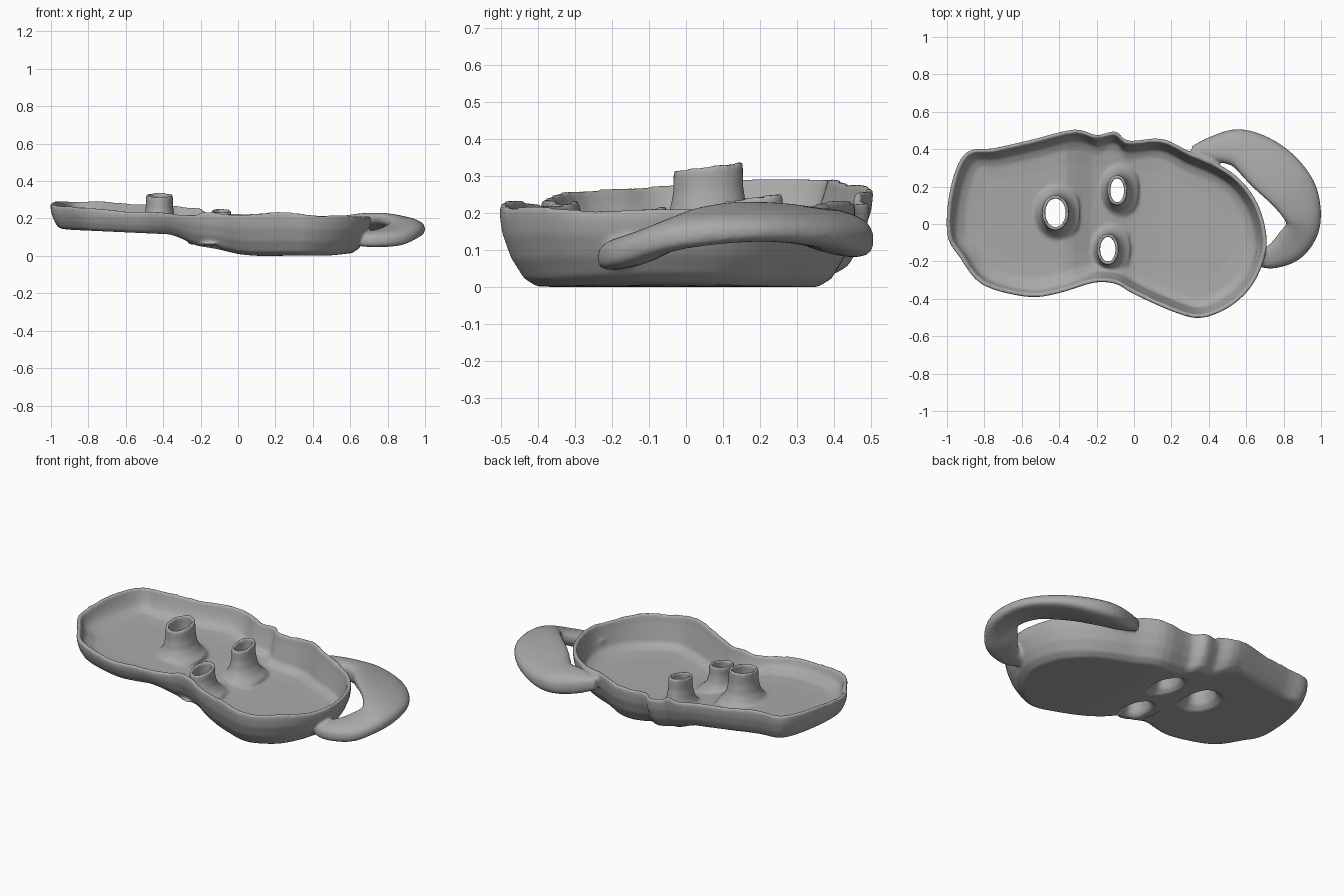
import bpy, bmesh, math
from mathutils import Vector

if "Cube" in bpy.data.objects:
    bpy.data.objects.remove(bpy.data.objects["Cube"])


def interp(table, x):
    if x <= table[0][0]:
        return table[0][1]
    for (a, u), (b, v) in zip(table, table[1:]):
        if x <= b:
            return u + (v - u) * (x - a) / (b - a)
    return table[-1][1]


def spline(pts, n, closed):
    """Catmull-Rom resampling of points of any dimension."""
    out, m = [], len(pts)
    at = lambda i: pts[i % m] if closed else pts[max(0, min(m - 1, i))]
    for i in range(m if closed else m - 1):
        for k in range(n):
            t = k / n
            out.append([0.5 * (2 * b + (c - a) * t + (2 * a - 5 * b + 4 * c - d) * t * t
                               + (3 * b - a - 3 * c + d) * t ** 3)
                        for a, b, c, d in zip(at(i - 1), at(i), at(i + 1), at(i + 2))])
    if not closed:
        out.append(list(pts[-1]))
    return out


def loft(name, rings):
    """Capped solid through a list of equally sized rings."""
    bm = bmesh.new()
    rows = [[bm.verts.new(p) for p in r] for r in rings]
    n = len(rows[0])
    for a, b in zip(rows, rows[1:]):
        for i in range(n):
            j = (i + 1) % n
            bm.faces.new((a[i], a[j], b[j], b[i]))
    caps = [bm.faces.new(rows[0]), bm.faces.new(rows[-1])]
    bmesh.ops.triangulate(bm, faces=caps)
    bmesh.ops.recalc_face_normals(bm, faces=bm.faces)
    me = bpy.data.meshes.new(name)
    bm.to_mesh(me)
    bm.free()
    ob = bpy.data.objects.new(name, me)
    bpy.context.collection.objects.link(ob)
    return ob


def apply(target, kind, **settings):
    bpy.context.view_layer.objects.active = target
    mod = target.modifiers.new(kind.lower(), kind)
    for key, value in settings.items():
        setattr(mod, key, value)
    bpy.ops.object.modifier_apply(modifier=mod.name)


# Tray outline and height profiles along x
outline = [(-1, -.05), (-.98, .2), (-.9, .38), (-.75, .405), (-.55, .45), (-.32, .505), (-.2, .475),
           (-.1, .495), (-.03, .445), (.15, .455), (.3, .385), (.45, .32), (.57, .235), (.665, .1),
           (.71, -.08), (.685, -.22), (.615, -.35), (.5, -.45), (.35, -.503), (.2, -.465), (0, -.375),
           (-.1, -.32), (-.22, -.315), (-.4, -.37), (-.57, -.39), (-.81, -.325), (-.93, -.18)]
bottom = [(-1, .15), (-.9, .14), (-.35, .115), (-.22, .055), (-.1, .035), (0, .01), (.1, 0),
          (.5, .003), (.7, .025)]
rim = [(-1, .28), (-.6, .262), (-.3, .242), (-.05, .222), (.2, .234), (.45, .218), (.7, .21)]
mid_y = [(-.9, .03), (-.1, .09), (.3, -.03)]
slope = [(-.5, .55), (0, 1)]          # the shallow end has steeper sides
THICK = .034
VOXEL = .008

edge = [Vector(p) for p in spline(outline, 4, True)]
N = len(edge)
# inward directions, averaged over neighbours to keep the insets from crossing
normals = []
for i in range(N):
    t = (edge[(i + 5) % N] - edge[i - 5]).normalized()
    normals.append(Vector((t.y, -t.x)))


def ring(inset, height, pull=0.0, floor=None, outer=False):
    """Outline moved inwards; height runs 0 (underside) to 1 (rim), or floor sets an offset."""
    pts = []
    for p, nrm in zip(edge, normals):
        q = p + nrm * inset * (interp(slope, p.x) if outer else 1)
        q = q.lerp(Vector((max(-.6, min(.3, q.x)), interp(mid_y, q.x))), pull)
        lo = interp(bottom, q.x)
        if floor is None:
            hi = interp(rim, p.x) + (.05 * p.y if p.x < -.2 else 0) + .004 * math.sin(19 * p.x + 7 * p.y)
            z = lo + (hi - lo) * height
        else:
            z = lo + floor
        pts.append((q.x, q.y, z))
    return pts


pulls = (.98, .75, .5, .25)
rings = [ring(.1, 0, t, 0, True) for t in pulls]
rings += [ring(a, h, outer=True) for a, h in ((.1, 0), (.065, .1), (.03, .35), (.006, .65), (0, .85), (0, 1))]
rings += [ring(.02, 1), ring(.028, .8), ring(.04, .58), ring(.058, 0, 0, THICK + .025),
          ring(.1, 0, 0, THICK + .005)]
rings += [ring(.1, 0, t, THICK) for t in reversed(pulls)]
tray = loft("handled_tray", rings)
parts = [tray]

# Side handle: flattened bar swept round the basin (x, y, z, half width, half height)
path = spline([(.31, .395, .17, .02, .035), (.43, .405, .155, .07, .055), (.575, .4, .148, .108, .06),
               (.725, .3, .168, .138, .05), (.855, .16, .176, .128, .042), (.905, 0, .155, .092, .045),
               (.835, -.115, .11, .09, .047), (.73, -.178, .092, .062, .042),
               (.65, -.17, .09, .045, .035)], 6, False)
bars = []
for i, (x, y, z, w, h) in enumerate(path):
    a, b = path[max(0, i - 1)], path[min(len(path) - 1, i + 1)]
    t = Vector((b[0] - a[0], b[1] - a[1])).normalized()
    sec = []
    for k in range(20):
        c, s = math.cos(k * math.tau / 20), math.sin(k * math.tau / 20)
        u = math.copysign(abs(c) ** .75, c) * w
        v = math.copysign(abs(s) ** .75, s) * h
        # inner edge rides higher than the outer edge
        sec.append((x + t.y * u, y - t.x * u, z + v + .2 * u))
    bars.append(sec)
parts.append(loft("handle", bars))


def ellipse(x, y, z, rx, ry, tilt=0.0):
    return [(x + rx * math.cos(a), y + ry * math.sin(a), z + tilt * math.sin(a))
            for a in (k * math.tau / 32 for k in range(32))]


# Flared posts: x, y, hole radii, underside z, top z
posts = [(-.42, .06, .054, .076, .118, .327), (-.09, .18, .036, .064, .035, .243),
         (-.14, -.135, .04, .066, .04, .208)]
for x, y, rx, ry, lo, hi in posts:
    base = lo + THICK - .012
    parts.append(loft("post", [ellipse(x, y, base + (hi - base) * f, rx + g, ry + g, .012 * f)
                               for f, g in ((0, .085), (.15, .052), (.35, .03), (.65, .019), (1, .018))]))

# Fuse all parts into one moulded surface
for ob in parts:
    ob.select_set(True)
bpy.context.view_layer.objects.active = tray
bpy.ops.object.join()
apply(tray, 'REMESH', mode='VOXEL', voxel_size=VOXEL)

# Open the posts right through the floor
for x, y, rx, ry, lo, hi in posts:
    hole = loft("hole", [ellipse(x, y, z, rx + g, ry + g)
                         for z, g in ((lo - .06, .08), (lo, .055), (lo + .03, .02), (lo + .08, .002), (hi + .06, 0))])
    apply(tray, 'BOOLEAN', operation='DIFFERENCE', solver='EXACT', object=hole)
    bpy.data.objects.remove(hole)

# Soften and stand on the ground
apply(tray, 'REMESH', mode='VOXEL', voxel_size=VOXEL)
apply(tray, 'SMOOTH', factor=.5, iterations=4)
low = min(v.co.z for v in tray.data.vertices)
for v in tray.data.vertices:
    v.co.z -= low
tray.select_set(True)
bpy.ops.object.shade_smooth_by_angle(angle=math.radians(60))

grey = bpy.data.materials.new("dark_grey")
grey.diffuse_color = (.4, .4, .4, 1)
grey.use_nodes = True
grey.node_tree.nodes["Principled BSDF"].inputs["Base Color"].default_value = grey.diffuse_color
tray.data.materials.clear()
tray.data.materials.append(grey)
